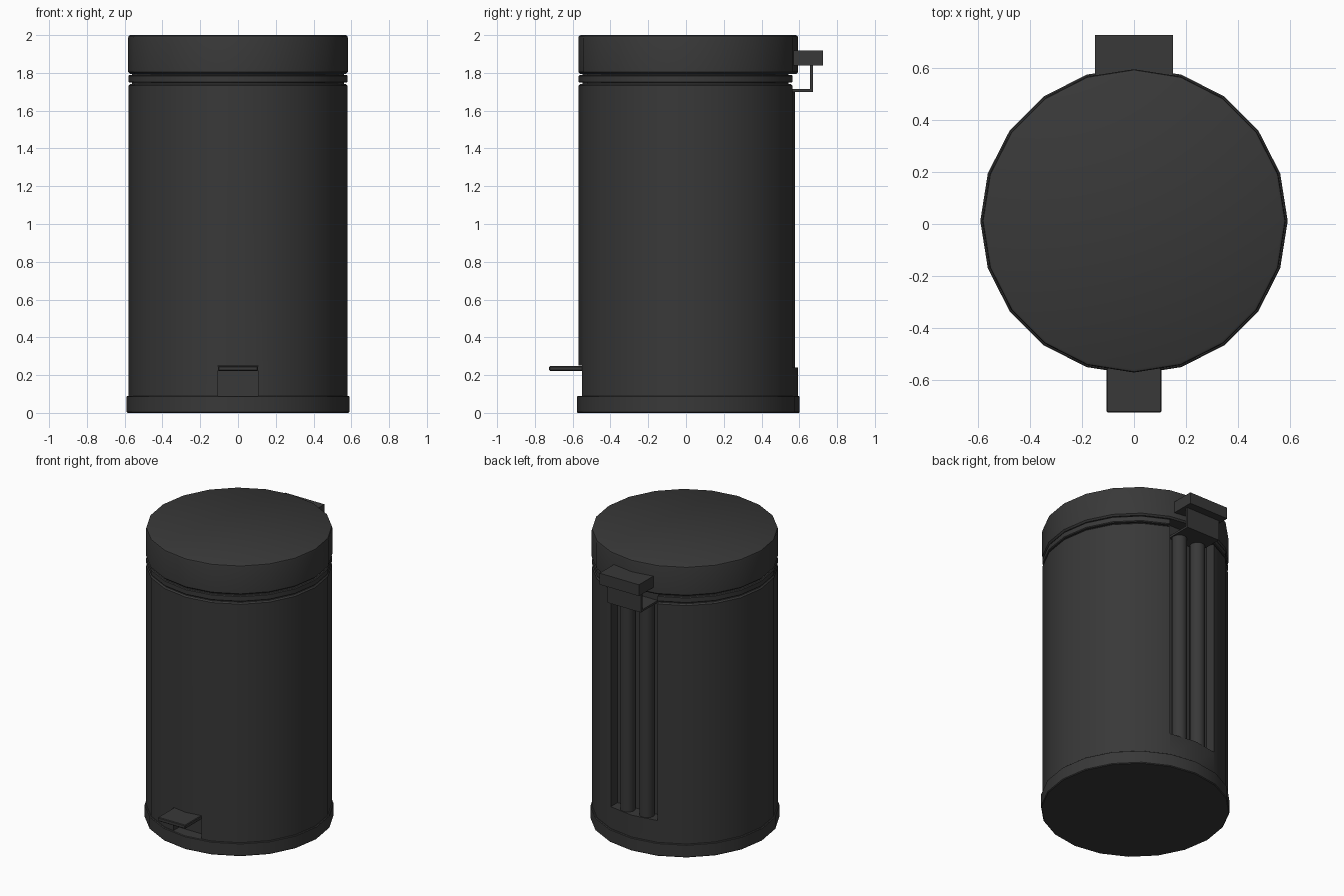
import bpy, bmesh, math

if "Cube" in bpy.data.objects:
    bpy.data.objects.remove(bpy.data.objects["Cube"])

CY = 0.012   # centre of the round parts
SIDES = 20

mat = bpy.data.materials.new("dark_plastic")
mat.diffuse_color = (0.04, 0.04, 0.04, 1)
mat.use_nodes = True
mat.node_tree.nodes["Principled BSDF"].inputs["Base Color"].default_value = mat.diffuse_color


def finish(name, bm):
    bmesh.ops.recalc_face_normals(bm, faces=bm.faces[:])
    me = bpy.data.meshes.new(name)
    bm.to_mesh(me)
    bm.free()
    me.materials.append(mat)
    ob = bpy.data.objects.new(name, me)
    bpy.context.collection.objects.link(ob)
    return ob


def lathe(name, profile, x=0, y=CY, sides=SIDES):
    """Closed solid of revolution with flat end caps."""
    bm = bmesh.new()
    rings = []
    for r, z in profile:
        rings.append([bm.verts.new((x + r * math.cos(2 * math.pi * i / sides),
                                    y + r * math.sin(2 * math.pi * i / sides), z))
                      for i in range(sides)])
    for a, b in zip(rings, rings[1:]):
        for i in range(sides):
            j = (i + 1) % sides
            bm.faces.new((a[i], a[j], b[j], b[i]))
    bm.faces.new(rings[0][::-1])
    bm.faces.new(rings[-1])
    return finish(name, bm)


def box(name, x0, x1, y0, y1, z0, z1):
    bm = bmesh.new()
    bmesh.ops.create_cube(bm, size=1)
    for v in bm.verts:
        v.co = ((x0 + x1) / 2 + v.co.x * (x1 - x0),
                (y0 + y1) / 2 + v.co.y * (y1 - y0),
                (z0 + z1) / 2 + v.co.z * (z1 - z0))
    return finish(name, bm)


def cut(target, cutter):
    cutter.hide_render = True
    cutter.hide_viewport = True
    cutter.display_type = 'WIRE'
    mod = target.modifiers.new(cutter.name, 'BOOLEAN')
    mod.operation = 'DIFFERENCE'
    mod.solver = 'EXACT'
    mod.object = cutter


def smooth(ob, angle=35):
    bpy.ops.object.select_all(action='DESELECT')
    ob.select_set(True)
    bpy.context.view_layer.objects.active = ob
    bpy.ops.object.shade_smooth_by_angle(angle=math.radians(angle))


# round foot
base = lathe("base", [(0.585, 0), (0.59, 0.005), (0.59, 0.086), (0.585, 0.09)])

# main drum with the separate rim band at the top
body = lathe("body", [(0.58, 0.085), (0.58, 1.732), (0.572, 1.741), (0.56, 1.741),
                      (0.56, 1.748), (0.575, 1.748), (0.58, 1.753), (0.58, 1.784),
                      (0.575, 1.789), (0.56, 1.789), (0.56, 1.80)])
# back channel and front pedal slot
cut(body, box("channel_cutter", -0.178, 0.178, 0.49, 0.8, 0.24, 1.9))
cut(body, box("pedal_slot_cutter", -0.106, 0.106, -0.8, -0.49, 0.0895, 0.25))

# lid
lid = lathe("lid", [(0.572, 1.795), (0.582, 1.805), (0.582, 1.985), (0.579, 1.995), (0.57, 2.0)])

# two vertical rods inside the back channel
for side, label in ((-1, "left"), (1, "right")):
    smooth(lathe("back_rod_" + label, [(0.048, 0.235), (0.048, 1.702)],
                 x=side * 0.073, y=0.528, sides=16))

# hinge: block on the lid, bracket on the body
box("hinge_block", -0.15, 0.15, 0.53, 0.726, 1.84, 1.918)
box("hinge_shelf", -0.127, 0.127, 0.48, 0.672, 1.70, 1.714)
box("hinge_upright", -0.127, 0.127, 0.656, 0.672, 1.714, 1.84)

# foot pedal
pedal = box("pedal", -0.105, 0.105, -0.724, -0.48, 0.222, 0.248)
bevel = pedal.modifiers.new("soft_edges", 'BEVEL')
bevel.width = 0.004

for ob in (base, body, lid):
    smooth(ob)
